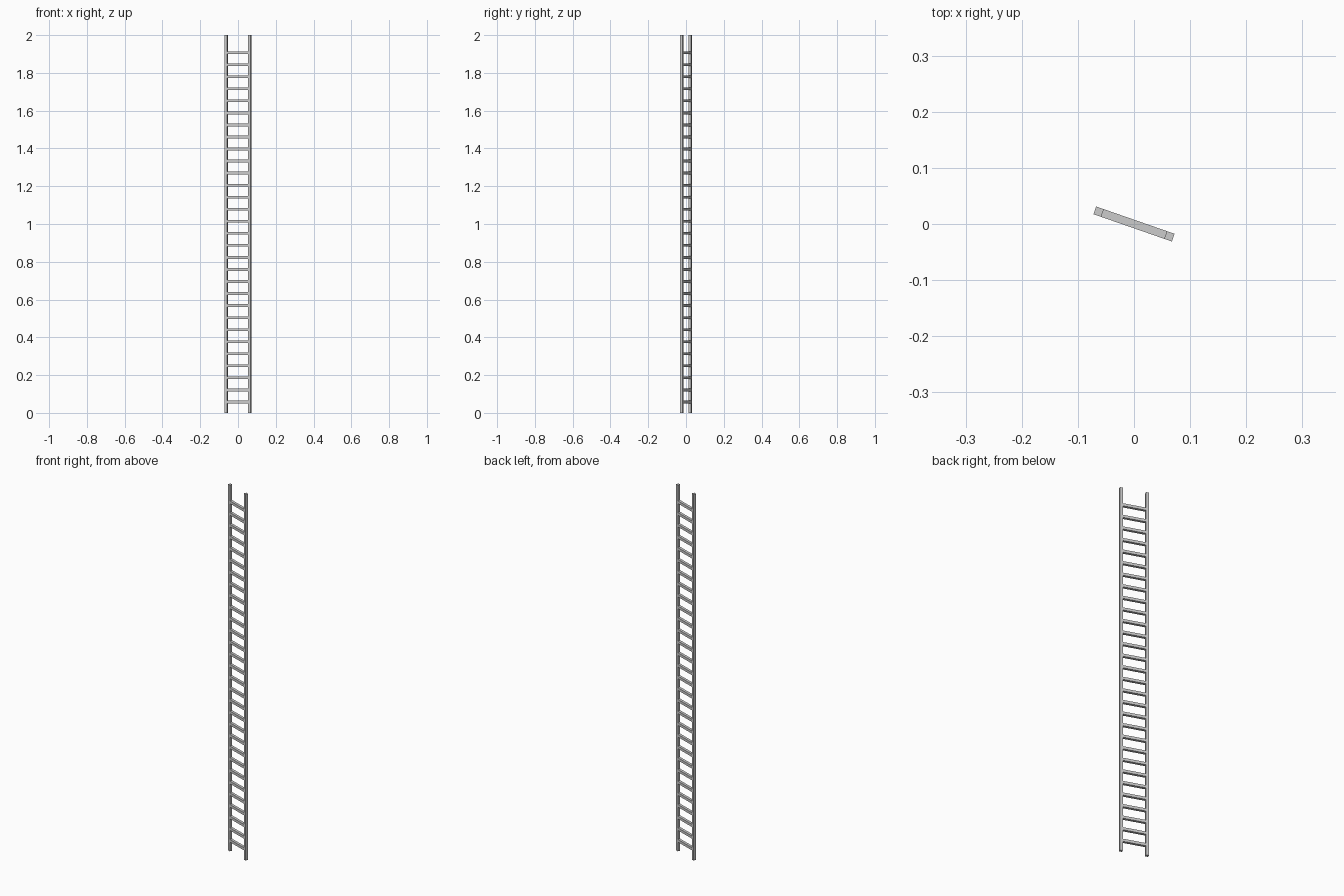
import bpy
from math import radians
from mathutils import Matrix

if "Cube" in bpy.data.objects:
    bpy.data.objects.remove(bpy.data.objects["Cube"])

HEIGHT = 2.0
WIDTH = 0.148         # overall width across both rails
RAIL = 0.0145         # square rail section
RUNG = 0.0145         # rung height
RUNGS = 30
FIRST, LAST = 0.058, 1.907
TURN = Matrix.Rotation(radians(-19.2), 4, 'Z')


def box(name, size, centre):
    bpy.ops.mesh.primitive_cube_add(size=1)
    ob = bpy.context.object
    ob.name = name
    ob.data.transform(TURN @ Matrix.Translation(centre) @ Matrix.Diagonal((*size, 1)))
    return ob


# Upright rails
for side, label in ((-1, "left"), (1, "right")):
    box(f"{label}_rail", (RAIL, RAIL, HEIGHT),
        (side * (WIDTH - RAIL) / 2, 0, HEIGHT / 2))

# Evenly spaced rungs between the rails
for i in range(RUNGS):
    z = FIRST + (LAST - FIRST) * i / (RUNGS - 1)
    box(f"rung_{i + 1:02d}", (WIDTH - 2 * RAIL, RAIL, RUNG), (0, 0, z))
